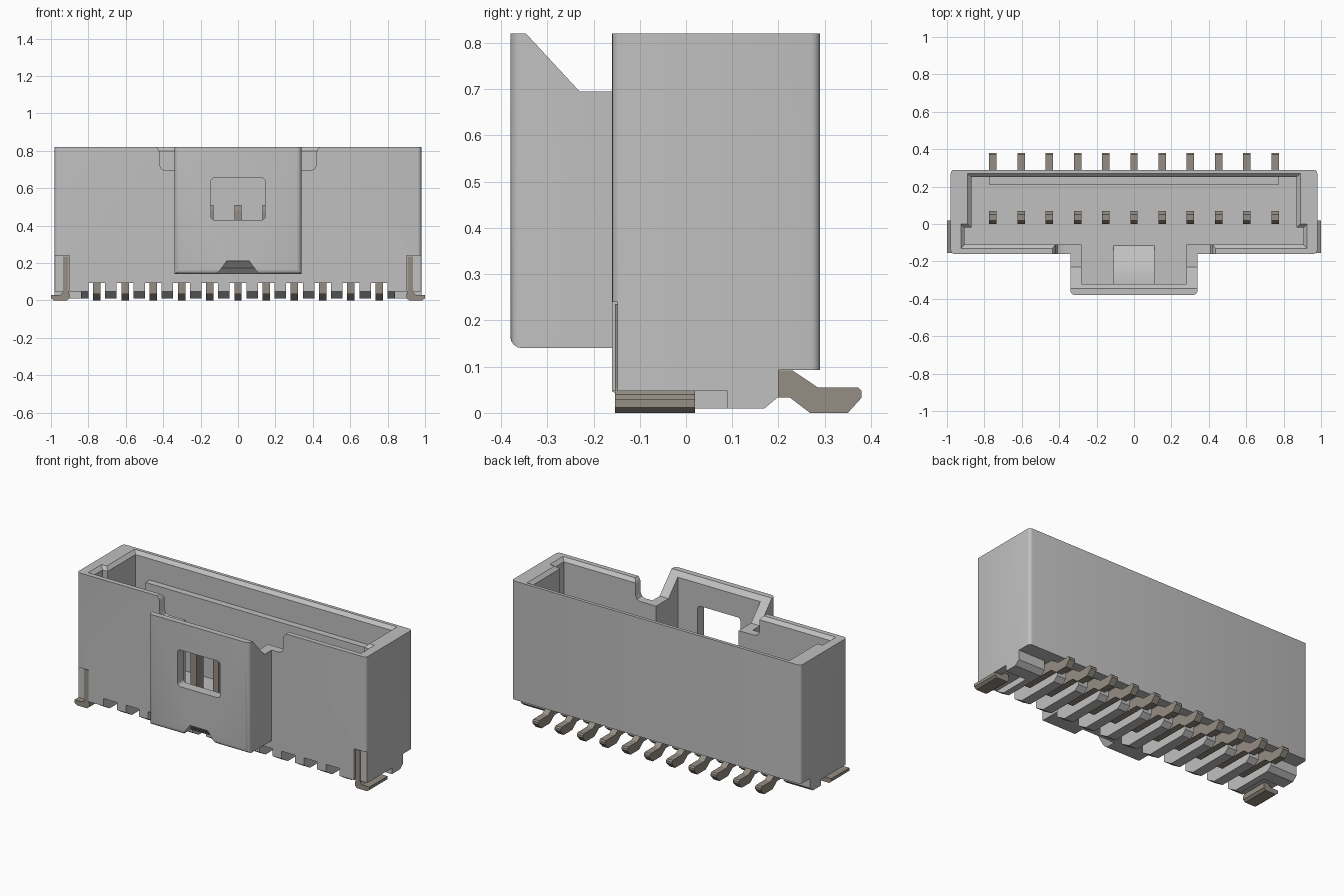
import bpy, bmesh, math

if "Cube" in bpy.data.objects:
    bpy.data.objects.remove(bpy.data.objects["Cube"], do_unlink=True)


def material(name, rgb):
    m = bpy.data.materials.new(name)
    m.use_nodes = True
    m.diffuse_color = (*rgb, 1)
    m.node_tree.nodes["Principled BSDF"].inputs["Base Color"].default_value = (*rgb, 1)
    return m


PLASTIC = material("grey plastic", (0.53, 0.53, 0.53))
METAL = material("warm grey metal", (0.30, 0.27, 0.23))


def loft(name, rings, mat=PLASTIC, bevel=None, radius=0.02):
    """Skin matching rings of points and cap the ends; bevel picks edges to round."""
    bm = bmesh.new()
    loops = [[bm.verts.new(p) for p in r] for r in rings]
    n = len(rings[0])
    for a, b in zip(loops, loops[1:]):
        for i in range(n):
            j = (i + 1) % n
            bm.faces.new((a[i], a[j], b[j], b[i]))
    bm.faces.new(loops[0][::-1])
    bm.faces.new(loops[-1])
    bmesh.ops.recalc_face_normals(bm, faces=bm.faces)
    if bevel:
        edges = [e for e in bm.edges if bevel(e.verts[0].co, e.verts[1].co)]
        bmesh.ops.bevel(bm, geom=edges, offset=radius, segments=4, profile=0.5,
                        affect='EDGES', clamp_overlap=True)
    mesh = bpy.data.meshes.new(name)
    bm.to_mesh(mesh)
    bm.free()
    mesh.materials.append(mat)
    ob = bpy.data.objects.new(name, mesh)
    bpy.context.collection.objects.link(ob)
    return ob


def prism(name, pts, axis, lo, hi, **kw):
    """Extrude a 2D profile along one axis."""
    place = {"x": lambda p, t: (t, p[0], p[1]),
             "y": lambda p, t: (p[0], t, p[1]),
             "z": lambda p, t: (p[0], p[1], t)}[axis]
    return loft(name, [[place(p, t) for p in pts] for t in (lo, hi)], **kw)


def box(name, x0, x1, y0, y1, z0, z1, **kw):
    return prism(name, [(x0, y0), (x1, y0), (x1, y1), (x0, y1)], "z", z0, z1, **kw)


def boolean(target, tool, operation='DIFFERENCE'):
    tool.hide_render = True
    mod = target.modifiers.new("bool", 'BOOLEAN')
    mod.operation, mod.object, mod.solver = operation, tool, 'EXACT'
    bpy.context.view_layer.objects.active = target
    bpy.ops.object.modifier_apply(modifier=mod.name)
    bpy.data.objects.remove(tool, do_unlink=True)


def smooth(ob):
    bpy.ops.object.select_all(action='DESELECT')
    ob.select_set(True)
    bpy.context.view_layer.objects.active = ob
    bpy.ops.object.shade_smooth_by_angle(angle=math.radians(30))


PINS = [0.151 * i for i in range(-5, 6)]
TOP = 0.82


# Main housing: side profile with the stepped underside, rounded upright corners
def upright_corner(a, b):
    return abs(a.z - b.z) > 0.3 and abs(a.x - b.x) < 1e-4


housing = prism("housing", [(-0.16, 0.047), (-0.10, 0.01), (0.17, 0.01), (0.20, 0.035),
                            (0.20, 0.093), (0.29, 0.093), (0.29, TOP), (-0.16, TOP)],
                "x", -0.98, 0.98, bevel=upright_corner)


# Front latch box
def front_round(a, b):
    return a.y < -0.37 and b.y < -0.37 and min(a.z, b.z) < 0.2


boolean(housing, box("latch_box", -0.34, 0.34, -0.38, -0.13, 0.14, TOP,
                     bevel=front_round, radius=0.025), 'UNION')

# Cavity with chamfered mouth; each point carries its outward direction
half = [(0.87, 0.25, 1, 1), (0.87, -0.02, 1, 1), (0.905, -0.02, 1, 1),
        (0.905, -0.11, 1, -1), (0.28, -0.11, 1, -1), (0.28, -0.32, 1, -1)]
outline = half + [(-x, y, -dx, dy) for x, y, dx, dy in reversed(half)]
boolean(housing, loft("cavity_cutter",
                      [[(x + dx * o, y + dy * o, z) for x, y, dx, dy in outline]
                       for z, o in ((0.20, 0), (0.80, 0), (0.84, 0.04))]))

# Sloped cut behind the latch face
boolean(housing, prism("slope_cutter", [(-0.355, 0.83), (-0.23, 0.695), (-0.10, 0.695),
                                        (-0.10, 0.83)], "x", -0.36, 0.36))

# Rounded relief notches in the front wall, window and underside gate recess
for s in (-1, 1):
    pts = [(0.27, 0.695), (0.39, 0.695), (0.41, 0.704), (0.42, 0.725),
           (0.42, 0.795), (0.427, 0.81), (0.445, 0.83), (0.27, 0.83)]
    boolean(housing, prism("notch_cutter", [(s * x, z) for x, z in pts], "y", -0.165, -0.07))


def window_corner(a, b):
    return abs(a.y - b.y) > 0.05


boolean(housing, box("window_cutter", -0.145, 0.145, -0.45, -0.26, 0.43, 0.655,
                     bevel=window_corner))
boolean(housing, loft("recess_cutter",
                      [[(-w, -0.42, z), (w, -0.42, z), (w, y, z), (-w, y, z)]
                       for w, y, z in ((0.127, -0.28, 0.12), (0.06, -0.365, 0.21))]))

# Underside: pin slots and lowered outer corners
for x in PINS:
    boolean(housing, box("slot_cutter", x - 0.045, x + 0.045, -0.3, 0.25, -0.1, 0.093))
for s in (-1, 1):
    xs = sorted((s * 0.84, s * 1.1))
    boolean(housing, box("corner_cutter", *xs, -0.3, 0.09, -0.1, 0.047))
    xs = sorted((s * 0.90, s * 1.1))
    boolean(housing, box("tab_recess_cutter", *xs, -0.3, -0.148, -0.1, 0.24))
smooth(housing)

# Inner details: polarising rib on the back wall and ramp on the latch floor
box("back_rib", -0.775, 0.775, 0.21, 0.26, 0.19, 0.67)
ramp = prism("latch_ramp", [(-0.33, 0.17), (-0.33, 0.28), (-0.27, 0.28), (-0.22, 0.265),
                            (-0.16, 0.235), (-0.11, 0.195), (-0.11, 0.17)], "x", -0.11, 0.11)
smooth(ramp)

# Contact pins: upright blade, horizontal run and bent solder foot
pin_profile = [(0.0, 0.035), (0.0, 0.48), (0.02, 0.51), (0.05, 0.51), (0.07, 0.48),
               (0.07, 0.092), (0.23, 0.092), (0.285, 0.055), (0.372, 0.055), (0.38, 0.047),
               (0.38, 0.033), (0.35, 0.0), (0.268, 0.0), (0.225, 0.033)]
for i, x in enumerate(PINS):
    prism(f"contact_pin_{i + 1}", pin_profile, "x", x - 0.02, x + 0.02, mat=METAL)

# Solder tabs: upright plate with an outward curved foot
tab_profile = [(0.905, 0.235), (0.905, 0.045), (0.90, 0.03), (0.90, 0.012), (0.915, 0.0),
               (0.985, 0.0), (1.0, 0.012), (1.0, 0.03), (0.95, 0.03), (0.938, 0.04),
               (0.935, 0.055), (0.935, 0.235)]
for s, side in ((1, "left"), (-1, "right")):
    prism(f"solder_tab_{side}", [(s * x, z) for x, z in tab_profile], "y", -0.154, 0.02, mat=METAL)
